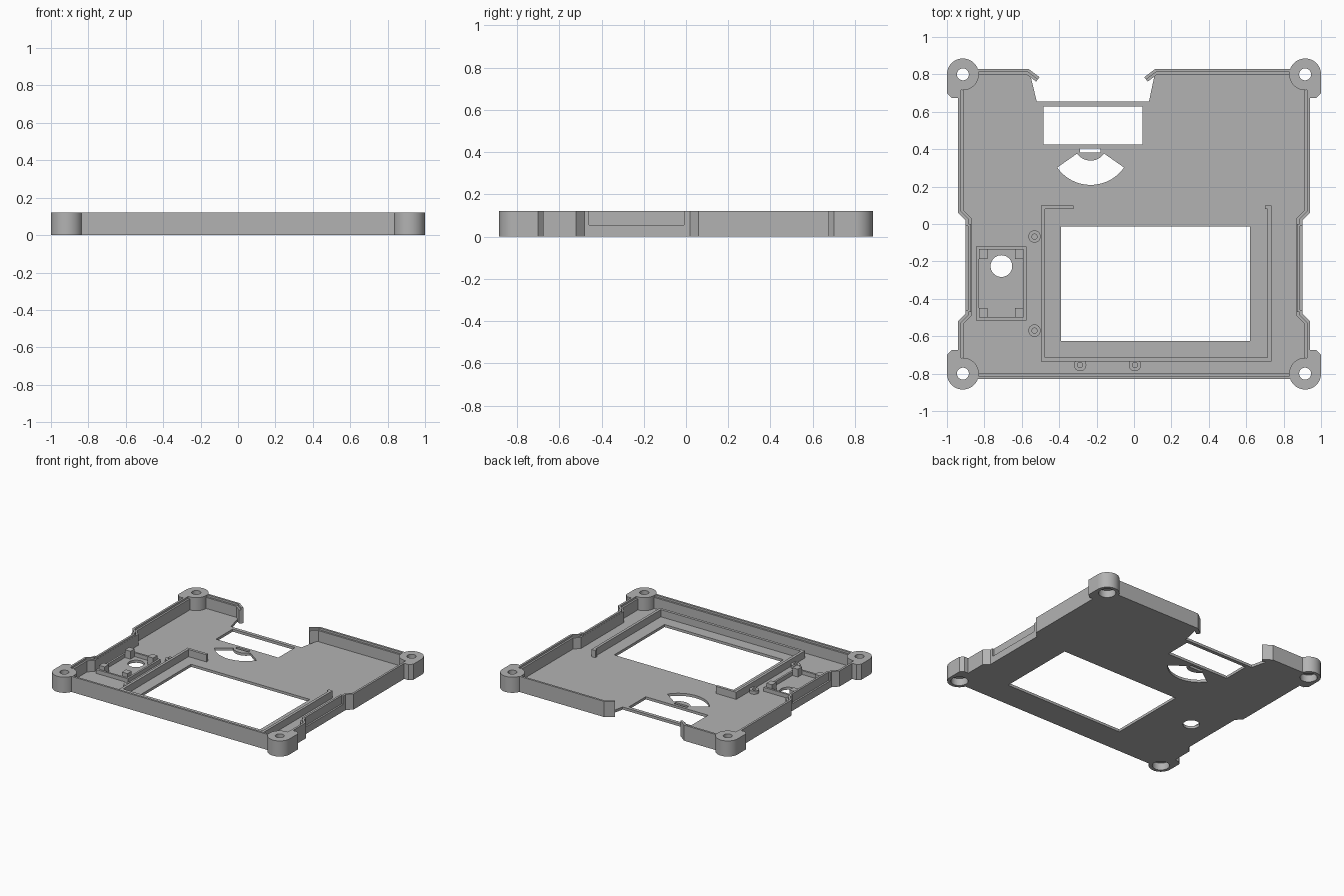
import bpy, bmesh
from math import cos, sin, radians, pi
from mathutils import Vector

if "Cube" in bpy.data.objects:
    bpy.data.objects.remove(bpy.data.objects["Cube"], do_unlink=True)

TOP = 0.12      # full height of walls and posts
FLOOR = 0.02    # floor thickness

grey = bpy.data.materials.new("mid grey plastic")
grey.use_nodes = True
grey.diffuse_color = (0.45, 0.45, 0.45, 1)
grey.node_tree.nodes["Principled BSDF"].inputs["Base Color"].default_value = (0.45, 0.45, 0.45, 1)


def prism(name, pts, z0, z1):
    """Extrude a flat outline from z0 to z1."""
    bm = bmesh.new()
    face = bm.faces.new([bm.verts.new((x, y, z0)) for x, y in pts])
    up = bmesh.ops.extrude_face_region(bm, geom=[face])["geom"]
    bmesh.ops.translate(bm, vec=(0, 0, z1 - z0),
                        verts=[v for v in up if isinstance(v, bmesh.types.BMVert)])
    bmesh.ops.recalc_face_normals(bm, faces=bm.faces)
    mesh = bpy.data.meshes.new(name)
    bm.to_mesh(mesh)
    bm.free()
    mesh.materials.append(grey)
    ob = bpy.data.objects.new(name, mesh)
    bpy.context.collection.objects.link(ob)
    return ob


def rect(x0, x1, y0, y1):
    return [(x0, y0), (x1, y0), (x1, y1), (x0, y1)]


def arc(cx, cy, r, a0=0, a1=360, n=40):
    full = a1 - a0 == 360
    steps = n if full else n - 1
    return [(cx + r * cos(radians(a0 + (a1 - a0) * i / steps)),
             cy + r * sin(radians(a0 + (a1 - a0) * i / steps))) for i in range(n)]


def strip(path, d0, d1):
    """Outline of a band between two mitred offsets to the left of a path."""
    def offset(d):
        p = [Vector(q) for q in path]
        out = []
        for i, q in enumerate(p):
            dirs = []
            if i > 0:
                dirs.append((q - p[i - 1]).normalized())
            if i < len(p) - 1:
                dirs.append((p[i + 1] - q).normalized())
            normals = [Vector((-t.y, t.x)) for t in dirs]
            m = sum(normals, Vector((0, 0))).normalized()
            out.append(tuple(q + m * (d / m.dot(normals[0]))))
        return out
    return offset(d0) + offset(d1)[::-1]


def cut(ob, cutters):
    """Subtract cutters, apply the result and discard them."""
    for c in cutters:
        c.hide_render = True
        mod = ob.modifiers.new("cut", 'BOOLEAN')
        mod.operation, mod.solver, mod.object = 'DIFFERENCE', 'EXACT', c
    bpy.context.view_layer.update()
    mesh = bpy.data.meshes.new_from_object(
        ob.evaluated_get(bpy.context.evaluated_depsgraph_get()))
    ob.modifiers.clear()
    ob.data = mesh
    for c in cutters:
        bpy.data.objects.remove(c, do_unlink=True)


def smooth(ob):
    bpy.ops.object.select_all(action='DESELECT')
    ob.select_set(True)
    bpy.context.view_layer.objects.active = ob
    bpy.ops.object.shade_smooth_by_angle(angle=radians(30))


def mirrored(path):
    return [(-x, y) for x, y in reversed(path)]


# Floor panel with side notches, rear opening and windows
side = [(0.94, -0.73), (0.94, -0.52), (0.9, -0.48), (0.9, 0.02), (0.94, 0.06), (0.94, 0.73)]
inner_side = [(x - 0.005, y) for x, y in side]
rear = [(0.935, 0.82), (0.115, 0.82), (0.08, 0.655), (-0.52, 0.655), (-0.56, 0.82), (-0.935, 0.82)]
floor = prism("floor_panel", [(-0.935, -0.82), (0.935, -0.82)] + inner_side + rear
              + mirrored(inner_side), 0, FLOOR)
corners = [(sx, sy) for sx in (-1, 1) for sy in (-1, 1)]
fan = arc(-0.232, 0.427, 0.218, 215, 325, 24) + arc(-0.232, 0.427, 0.088, 325, 215, 16)
holes = [rect(-0.39, 0.62, -0.625, -0.013), rect(-0.485, 0.045, 0.425, 0.628),
         rect(-0.29, -0.18, 0.382, 0.404), fan, arc(-0.709, -0.225, 0.058)]
holes += [arc(sx * 0.915, sy * 0.8, 0.075) for sx, sy in corners]
cut(floor, [prism("cutter", h, -0.1, 0.2) for h in holes])

# Perimeter walls: full-height outer skin with a lower inner ledge
walls = {
    "front_wall": [(-0.85, -0.83), (0.85, -0.83)],
    "left_wall": side,
    "right_wall": mirrored(side),
    "back_left_wall": [(0.85, 0.83), (0.115, 0.83), (0.055, 0.785)],
    "back_right_wall": [(-0.505, 0.785), (-0.565, 0.83), (-0.85, 0.83)],
}
for name, path in walls.items():
    skin = prism(name, strip(path, 0, 0.016), 0, TOP)
    prism(name + "_ledge", strip(path, 0.015, 0.03), 0, 0.105)
    if name in ("left_wall", "right_wall"):
        s = 1 if name == "left_wall" else -1
        cut(skin, [prism("cutter", rect(s * 0.886, s * 0.96, -0.46, -0.01), 0.055, 0.2)])
        prism(name + "_recess_back", rect(s * 0.871, s * 0.887, -0.47, 0), 0.05, TOP)

# Corner screw posts with side tabs and counterbored holes
for sx, sy in corners:
    cx, cy = sx * 0.915, sy * 0.8
    tab = [(1, 0.8), (1, 0.7), (0.975, 0.675), (0.925, 0.675), (0.925, 0.72), (0.975, 0.745)]
    ring = arc(cx, cy, 0.085, n=48)
    post = prism("corner_post", ring, 0, TOP)
    cut(post, [prism("cutter", arc(cx, cy, 0.032, n=32), -0.1, 0.2),
               prism("cutter", arc(cx, cy, 0.06, n=32), -0.1, 0.055)])
    smooth(post)
    prism("post_tab", [(sx * x, sy * y) for x, y in tab], 0, TOP)

# Rib around the display window
rib = [(-0.323, 0.1), (-0.497, 0.1), (-0.497, -0.735), (0.735, -0.735), (0.735, 0.1), (0.7, 0.1)]
prism("display_rib", strip(rib, 0, 0.021), 0.01, 0.075)

# Small screw bosses
for x, y in [(-0.532, -0.067), (-0.532, -0.57), (-0.288, -0.754), (0.005, -0.754)]:
    boss = prism("screw_boss", arc(x, y, 0.033, n=24), 0.01, 0.045)
    cut(boss, [prism("cutter", arc(x, y, 0.014, n=16), FLOOR, 0.2)])
    smooth(boss)

# Component cradle: low frame with taller corner blocks
frame = prism("cradle_frame", rect(-0.845, -0.575, -0.515, -0.12), 0.01, 0.05)
cut(frame, [prism("cutter", rect(-0.83, -0.59, -0.5, -0.135), -0.1, 0.2)])
for x in (-0.83, -0.637):
    for y in (-0.5, -0.187):
        prism("cradle_block", rect(x, x + 0.047, y, y + 0.052), 0.01, 0.08)
